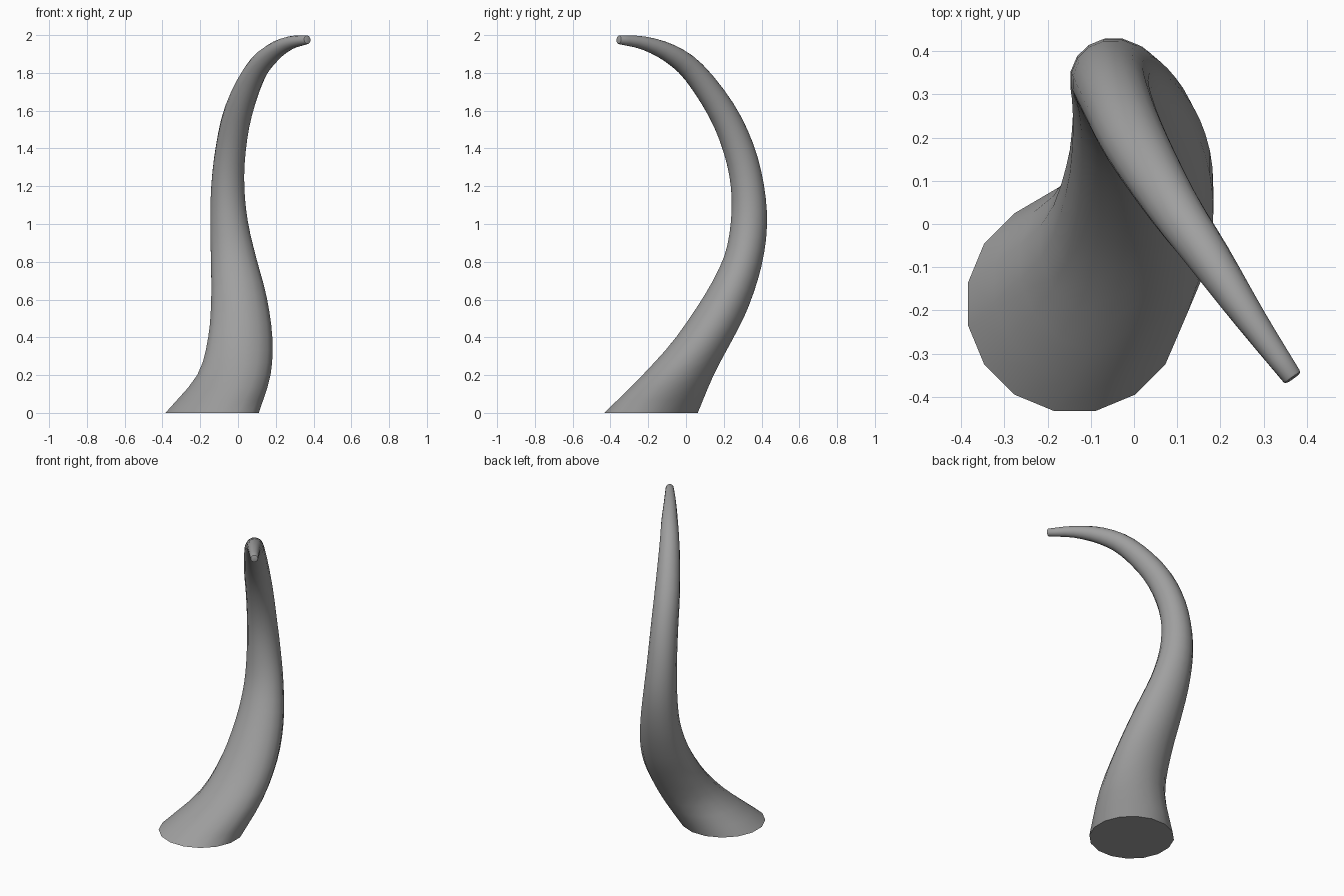
import bpy, bmesh, math
from mathutils import Vector

cube = bpy.data.objects.get("Cube")
if cube:
    bpy.data.objects.remove(cube, do_unlink=True)

SIDES, STEPS = 16, 3

# Stations along the horn: centre x, y, z, radius across, radius deep, tilt
stations = [
    (-.137, -.185, 0, .252, .252, 0),
    (-.022, -.042, .2, .198, .192, 0),
    (.012, .1, .4, .173, .153, .05),
    (.005, .218, .6, .15, .122, .5),
    (-.023, .3, .8, .123, .104, .9),
    (-.047, .333, 1, .102, .098, 1),
    (-.054, .325, 1.2, .089, .089, 1),
    (-.038, .278, 1.4, .081, .083, 1),
    (.003, .188, 1.6, .075, .075, 1),
    (.088, .045, 1.8, .061, .063, 1),
    (.175, -.08, 1.9, .05, .051, 1),
    (.27, -.22, 1.957, .036, .036, 1),
    (.368, -.357, 1.976, .023, .023, 1),
]


def spline(a, b, c, d, t):
    """Smooth interpolation between b and c."""
    return [q + .5 * t * (r - p + t * (2*p - 5*q + 4*r - s + t * (3*(q - r) + s - p)))
            for p, q, r, s in zip(a, b, c, d)]


# Refine the stations into a smooth path
ends = lambda p, q: tuple(2 * i - j for i, j in zip(p, q))
keys = [ends(stations[0], stations[1])] + stations + [ends(stations[-1], stations[-2])]
path = [spline(*keys[i:i + 4], k / STEPS)
        for i in range(len(stations) - 1) for k in range(STEPS)]
path.append(list(stations[-1]))

# Sweep rings along the path, level at the foot and square to the path above
bm = bmesh.new()
rings = []
for i, (x, y, z, wide, deep, tilt) in enumerate(path):
    before, after = path[max(i - 1, 0)], path[min(i + 1, len(path) - 1)]
    tangent = (Vector(after[:3]) - Vector(before[:3])).normalized()
    tilt = min(max(tilt, 0), 1)
    normal = Vector((0, 0, 1)).lerp(tangent, tilt).normalized()
    across = Vector((1, 0, 0))
    across = (across - normal * across.dot(normal)).normalized()
    back = normal.cross(across)
    ring = []
    for k in range(SIDES):
        a = math.tau * (k + .5) / SIDES
        ring.append(bm.verts.new(Vector((x, y, z)) + across * wide * math.cos(a)
                                 + back * deep * math.sin(a)))
    rings.append(ring)

for low, high in zip(rings, rings[1:]):
    for k in range(SIDES):
        n = (k + 1) % SIDES
        bm.faces.new((low[k], low[n], high[n], high[k]))

# Flat foot and blunt tip
bm.faces.new(rings[0][::-1])
tip = bm.faces.new(rings[-1])
bmesh.ops.bevel(bm, geom=list(tip.edges), offset=.006, segments=2,
                affect='EDGES', profile=.5)

mesh = bpy.data.meshes.new("horn")
bm.to_mesh(mesh)
bm.free()
horn = bpy.data.objects.new("horn", mesh)
bpy.context.collection.objects.link(horn)

# Plain grey finish
grey = bpy.data.materials.new("plain grey")
color = (.35, .35, .35, 1)
grey.use_nodes = True
grey.diffuse_color = color
grey.node_tree.nodes["Principled BSDF"].inputs["Base Color"].default_value = color
mesh.materials.append(grey)

bpy.context.view_layer.objects.active = horn
horn.select_set(True)
bpy.ops.object.shade_smooth_by_angle(angle=math.radians(40))
